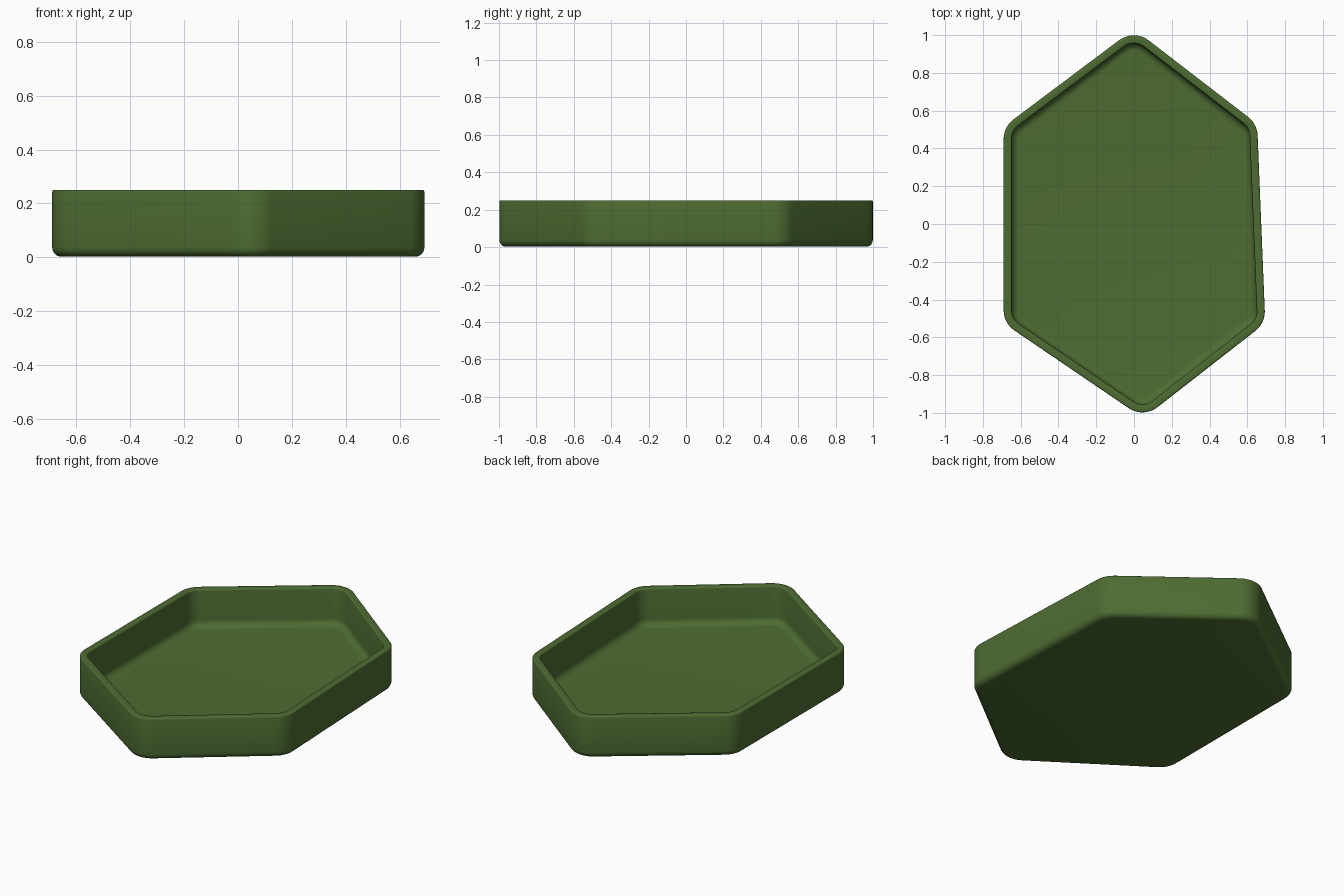
import bpy, bmesh, math
from mathutils import Vector

if "Cube" in bpy.data.objects:
    bpy.data.objects.remove(bpy.data.objects["Cube"])

# Slightly irregular hexagon corners, counter-clockwise
CORNERS = [Vector(p) for p in [(0.0, 1.032), (-0.69, 0.515), (-0.69, -0.525),
                               (0.05, -1.028), (0.695, -0.525), (0.652, 0.53)]]
R, STEPS = 0.13, 10


def outline(d):
    """Rounded hexagon moved inwards by d."""
    pts = []
    n = len(CORNERS)
    for i, c in enumerate(CORNERS):
        u = (CORNERS[i - 1] - c).normalized()
        v = (CORNERS[(i + 1) % n] - c).normalized()
        half = u.angle(v) / 2
        centre = c + (u + v).normalized() * (R / math.sin(half))
        out = -(u + v).normalized()
        mid, sweep = math.atan2(out.y, out.x), math.pi / 2 - half
        for k in range(STEPS + 1):
            a = mid + sweep * (2 * k / STEPS - 1)
            pts.append(centre + (R - d) * Vector((math.cos(a), math.sin(a))))
    return pts


def arc(cd, cz, r, a0, a1, n=6):
    """Quarter-round of the wall section, as (inset, height) points."""
    return [(cd + r * math.cos(math.radians(a0 + (a1 - a0) * k / n)),
             cz + r * math.sin(math.radians(a0 + (a1 - a0) * k / n))) for k in range(n + 1)]


# Wall section: rounded base, outer wall, rim, inner wall, floor fillet
section = (arc(0.035, 0.037, 0.035, 270, 180) + arc(0.008, 0.242, 0.008, 180, 90, 3)
           + arc(0.034, 0.242, 0.008, 90, 0, 3) + arc(0.082, 0.07, 0.04, 180, 270))

bm = bmesh.new()
rings = [[bm.verts.new((p.x, p.y, z)) for p in outline(d)] for d, z in section]
for a, b in zip(rings, rings[1:]):
    for i in range(len(a)):
        j = (i + 1) % len(a)
        bm.faces.new((a[i], a[j], b[j], b[i]))
# Underside and floor
bm.faces.new(rings[0][::-1])
bm.faces.new(rings[-1])
bmesh.ops.recalc_face_normals(bm, faces=bm.faces)
mesh = bpy.data.meshes.new("tray")
bm.to_mesh(mesh)
bm.free()

green = bpy.data.materials.new("moss green")
green.diffuse_color = (0.075, 0.15, 0.032, 1)
green.use_nodes = True
green.node_tree.nodes["Principled BSDF"].inputs["Base Color"].default_value = green.diffuse_color
mesh.materials.append(green)
tray = bpy.data.objects.new("tray", mesh)
bpy.context.collection.objects.link(tray)
bpy.context.view_layer.objects.active = tray
tray.select_set(True)
bpy.ops.object.shade_smooth_by_angle(angle=math.radians(35))
